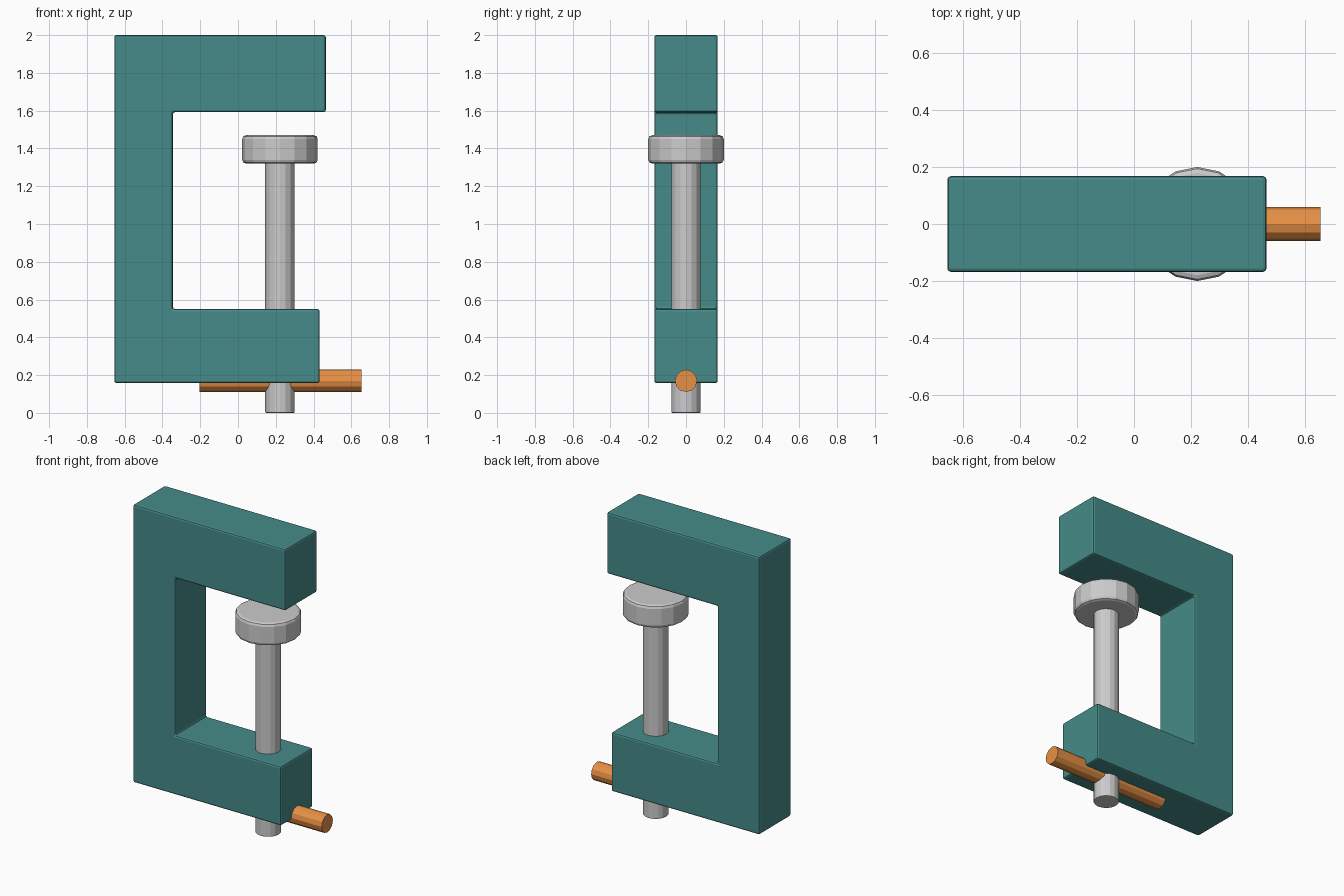
import bpy, bmesh
from math import pi

if "Cube" in bpy.data.objects:
    bpy.data.objects.remove(bpy.data.objects["Cube"])


def colour(obj, name, rgb):
    mat = bpy.data.materials.new(name)
    mat.diffuse_color = (*rgb, 1)
    mat.use_nodes = True
    mat.node_tree.nodes["Principled BSDF"].inputs["Base Color"].default_value = mat.diffuse_color
    obj.data.materials.append(mat)


def bevel(obj, width, segments=2):
    mod = obj.modifiers.new("edge_bevel", 'BEVEL')
    mod.width = width
    mod.segments = segments
    mod.limit_method = 'ANGLE'
    mod.angle_limit = 0.8


def rod(name, radius, length, centre, sides, rotation=(0, 0, 0), edge=0.0):
    bpy.ops.mesh.primitive_cylinder_add(vertices=sides, radius=radius, depth=length,
                                        location=centre, rotation=rotation)
    obj = bpy.context.object
    obj.name = name
    if edge:
        bevel(obj, edge)
    return obj


# C-shaped frame: side profile extruded through its thickness
HALF = 0.168
profile = [(-0.655, 0.157), (0.432, 0.157), (0.432, 0.55), (-0.345, 0.55),
           (-0.345, 1.592), (0.465, 1.592), (0.465, 2.0), (-0.655, 2.0)]
bm = bmesh.new()
face = bm.faces.new([bm.verts.new((x, -HALF, z)) for x, z in profile])
ext = bmesh.ops.extrude_face_region(bm, geom=[face])
bmesh.ops.translate(bm, vec=(0, 2 * HALF, 0),
                    verts=[v for v in ext["geom"] if isinstance(v, bmesh.types.BMVert)])
bmesh.ops.recalc_face_normals(bm, faces=bm.faces)
mesh = bpy.data.meshes.new("clamp_frame")
bm.to_mesh(mesh)
bm.free()
frame = bpy.data.objects.new("clamp_frame", mesh)
bpy.context.collection.objects.link(frame)
bevel(frame, 0.012)
colour(frame, "teal_paint", (0.06, 0.26, 0.25))

# Screw spindle and the pressure pad on top of it
SCREW_X = 0.222
rod("screw", 0.078, 1.4, (SCREW_X, 0, 0.705), 16, edge=0.006).location.z = 0.7
rod("pressure_pad", 0.2, 0.15, (SCREW_X, 0, 1.395), 16, edge=0.02)

# Turning handle through the lower end of the screw
handle = rod("handle", 0.059, 0.86, (0.225, 0, 0.17), 12, rotation=(0, pi / 2, 0))
colour(handle, "orange_grip", (0.80, 0.28, 0.06))
